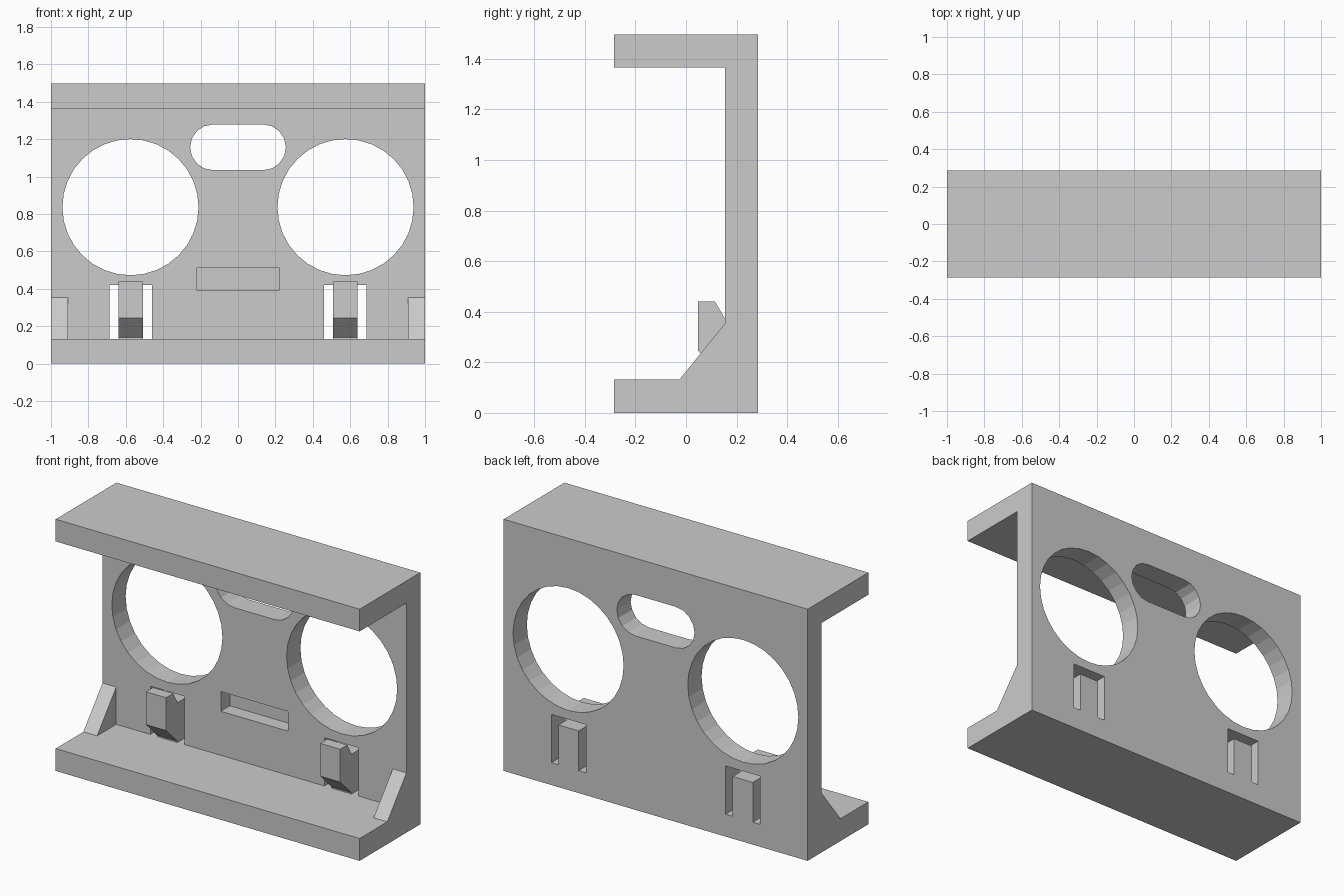
import bpy, bmesh, math
from mathutils import Vector

if "Cube" in bpy.data.objects:
    bpy.data.objects.remove(bpy.data.objects["Cube"])


def prism(name, pts, axis, a, b):
    """Extrude a closed profile along x (pts are y,z) or along y (pts are x,z)."""
    def place(p, t):
        return Vector((t, p[0], p[1])) if axis == 'x' else Vector((p[0], t, p[1]))
    bm = bmesh.new()
    base = bm.faces.new([bm.verts.new(place(p, a)) for p in pts])
    ext = bmesh.ops.extrude_face_region(bm, geom=[base])
    move = place((0, 0), b - a)
    bmesh.ops.translate(bm, vec=move,
                        verts=[v for v in ext['geom'] if isinstance(v, bmesh.types.BMVert)])
    bmesh.ops.recalc_face_normals(bm, faces=bm.faces[:])
    me = bpy.data.meshes.new(name)
    bm.to_mesh(me)
    bm.free()
    ob = bpy.data.objects.new(name, me)
    bpy.context.collection.objects.link(ob)
    return ob


def combine(target, tool, op):
    """Apply a boolean and discard the tool object."""
    m = target.modifiers.new(op, 'BOOLEAN')
    m.object, m.operation, m.solver = tool, op, 'EXACT'
    bpy.context.view_layer.objects.active = target
    bpy.ops.object.modifier_apply(modifier=m.name)
    bpy.data.objects.remove(tool)


def arc(cx, cz, r, start, end, n):
    return [(cx + r * math.cos(start + (end - start) * i / n),
             cz + r * math.sin(start + (end - start) * i / n)) for i in range(n + 1)]


def rect(x0, x1, z0, z1):
    return [(x0, z0), (x1, z0), (x1, z1), (x0, z1)]


D, W = 0.285, 0.155          # half depth, front of the back wall
FLOOR, CEIL, TOP = 0.133, 1.365, 1.497

# C-shaped channel
bracket = prism("channel_bracket",
                [(-D, 0), (D, 0), (D, TOP), (-D, TOP), (-D, CEIL), (W, CEIL),
                 (W, FLOOR), (-D, FLOOR)], 'x', -1, 1)

# Upper rounded slot and shallow rectangular pocket
slot = (arc(0.134, 1.157, 0.122, -math.pi / 2, math.pi / 2, 8)
        + arc(-0.134, 1.157, 0.122, math.pi / 2, 3 * math.pi / 2, 8))
combine(bracket, prism("slot_cutter", slot, 'y', 0.1, 0.4), 'DIFFERENCE')
combine(bracket, prism("pocket_cutter", rect(-0.222, 0.222, 0.395, 0.512), 'y', 0.1, 0.24),
        'DIFFERENCE')

# Snap clip: upright tongue with a forward hook
clip = [(0.048, 0.245), (0.048, 0.44), (0.115, 0.44), (W, 0.37), (D, 0.37),
        (D, 0.08), (W, 0.08), (W, 0.14)]
# Corner gusset
gusset = [(-0.025, FLOOR), (W, 0.355), (0.2, 0.355), (0.2, 0.08), (-0.025, 0.08)]

for s in (-1, 1):
    # Large round hole and clip window
    hole = arc(s * 0.575, 0.837, 0.364, 0, 2 * math.pi, 32)[:-1]
    combine(bracket, prism("hole_cutter", hole, 'y', 0.1, 0.4), 'DIFFERENCE')
    window = rect(*sorted((s * 0.46, s * 0.686)), FLOOR, 0.42)
    combine(bracket, prism("window_cutter", window, 'y', W - 0.02, 0.4), 'DIFFERENCE')
    combine(bracket, prism("clip", clip, 'x', s * 0.507, s * 0.639), 'UNION')
    combine(bracket, prism("gusset", gusset, 'x', s * 0.91, s * 1.0), 'UNION')
